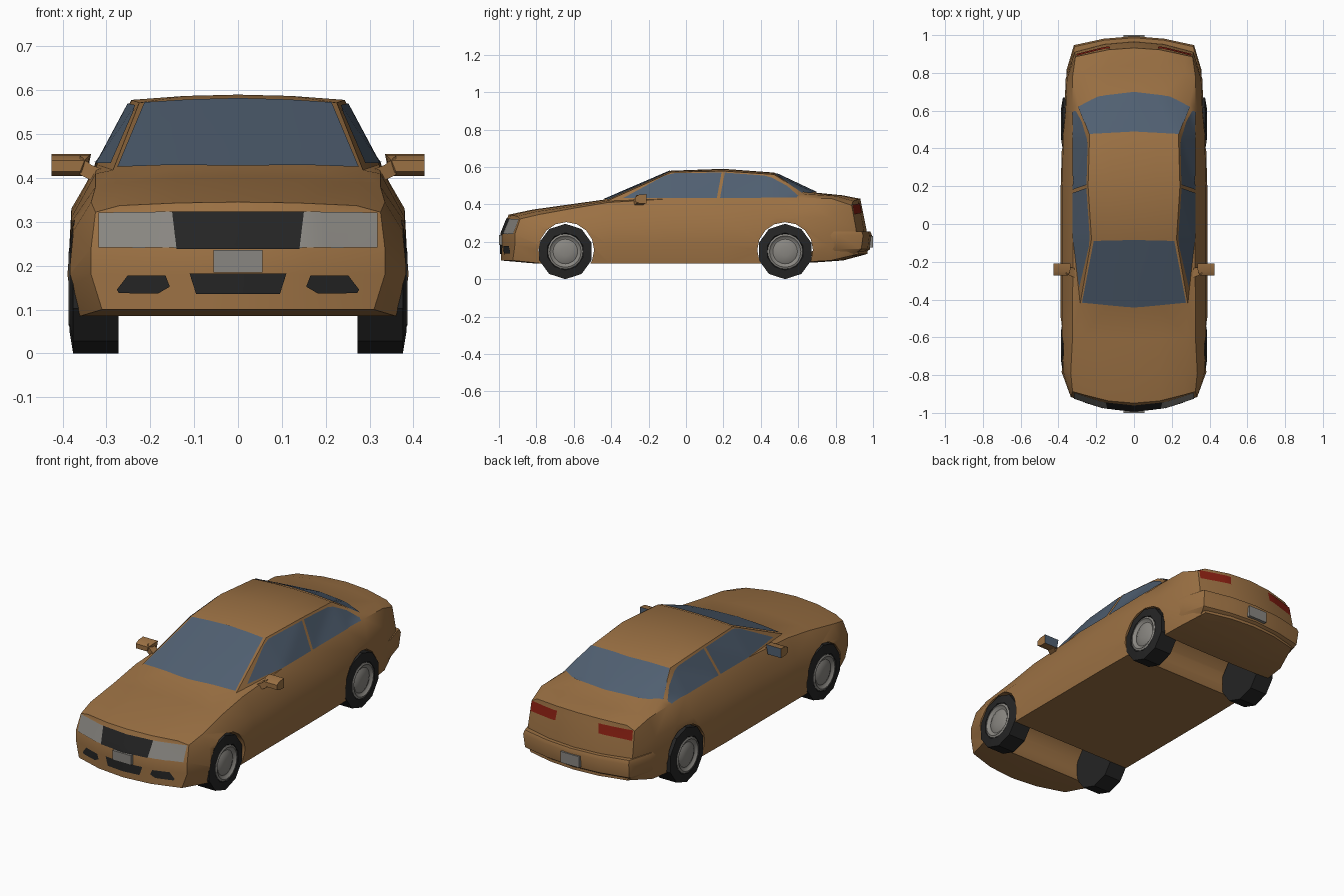
import bpy, bmesh, math
from mathutils import Vector
from mathutils.bvhtree import BVHTree

if "Cube" in bpy.data.objects:
    bpy.data.objects.remove(bpy.data.objects["Cube"])


def material(name, r, g, b):
    m = bpy.data.materials.new(name)
    m.diffuse_color = (r, g, b, 1)
    m.use_nodes = True
    m.node_tree.nodes["Principled BSDF"].inputs["Base Color"].default_value = m.diffuse_color
    return m


BRONZE = material("bronze paint", .33, .165, .057)
GLASS = material("blue glass", .08, .115, .165)
BLACK = material("black rubber", .018, .018, .018)
GREY = material("light grey", .25, .24, .22)
RED = material("lamp red", .25, .014, .006)


def make(name, bm, *mats, angle=35):
    mesh = bpy.data.meshes.new(name)
    bm.to_mesh(mesh)
    bm.free()
    ob = bpy.data.objects.new(name, mesh)
    bpy.context.collection.objects.link(ob)
    for m in mats:
        mesh.materials.append(m)
    if angle:
        smooth(ob, angle)
    return ob


def smooth(ob, angle):
    bpy.ops.object.select_all(action='DESELECT')
    ob.select_set(True)
    bpy.context.view_layer.objects.active = ob
    bpy.ops.object.shade_smooth_by_angle(angle=math.radians(angle))


def loft(bm, rings, closed=True, caps=False):
    rows = [[bm.verts.new(p) for p in r] for r in rings]
    n = len(rows[0])
    for a, b in zip(rows, rows[1:]):
        for i in range(n if closed else n - 1):
            j = (i + 1) % n
            bm.faces.new((a[i], a[j], b[j], b[i]))
    if caps:
        bm.faces.new(rows[0])
        bm.faces.new(rows[-1])


def clean(bm):
    bmesh.ops.remove_doubles(bm, verts=bm.verts, dist=1e-4)
    bmesh.ops.recalc_face_normals(bm, faces=bm.faces)


# Body stations: y, bow, floor z, floor half width, waist half width,
# shoulder (x, z), belt (x, z), roof or hood edge (x, z), crown z
STATIONS = [
    (-.990, .060, .100, .310, .335, .335, .240, .325, .322, .270, .337, .345),
    (-.820, .025, .085, .360, .385, .375, .280, .335, .345, .270, .362, .372),
    (-.620, .020, .085, .375, .390, .380, .300, .325, .380, .275, .390, .400),
    (-.440, .020, .085, .375, .388, .380, .310, .325, .410, .285, .418, .425),
    (-.080, .000, .085, .375, .388, .380, .320, .322, .430, .225, .572, .580),
    (.200, .000, .085, .375, .388, .380, .330, .322, .430, .243, .578, .590),
    (.470, .000, .085, .370, .380, .375, .330, .325, .430, .235, .560, .570),
    (.700, -.070, .090, .355, .368, .362, .330, .325, .435, .295, .455, .462),
    (.840, -.050, .100, .340, .362, .355, .330, .325, .430, .270, .445, .448),
    (.970, -.050, .135, .290, .315, .315, .270, .310, .395, .270, .418, .430)]


def place(x, z, s):
    lean = {-.99: .4, .97: -.2}.get(s[0], 0)
    return Vector((x, s[0] + s[1] * (x / .3) ** 2 + lean * max(0, z - .24), z))


def section(s):
    y, bow, zb, wb, wm, ws, zs, w4, z4, w5, z5, z7 = s
    half = [(wb * .5, zb), (wb, zb), (wm, .18), (ws, zs), (w4, z4), (w5, z5),
            (w5 * .5, z7 - .25 * (z7 - z5))]
    pts = [(0, zb)] + half + [(0, z7)] + [(-x, z) for x, z in reversed(half)]
    return [place(x, z, s) for x, z in pts]


# Body shell with curved nose and tail
bm = bmesh.new()
loft(bm, [section(s) for s in STATIONS])
for s in (STATIONS[0], STATIONS[-1]):
    ring = section(s)
    grid = [[place(t * ring[k].x, ring[k].z, s) for t in (-1, -.5, 0, .5, 1)]
            for k in range(2, 6)]
    grid.append([ring[k] for k in (10, 9, 8, 7, 6)])
    loft(bm, grid, closed=False)
clean(bm)
bmesh.ops.triangulate(bm, faces=bm.faces)
TREE = BVHTree.FromBMesh(bm)
body = make("body", bm, BRONZE, angle=None)

# Wheel arches cut across the whole width
for y in (-.64, .53):
    bm = bmesh.new()
    loft(bm, [[(x, y + .149 * math.cos(a), .156 + .149 * math.sin(a))
               for a in (math.tau * i / 16 for i in range(16))] for x in (-.6, .6)], caps=True)
    clean(bm)
    cutter = make("arch_cutter", bm, BRONZE, angle=None)
    cutter.hide_render = True
    mod = body.modifiers.new("arch", 'BOOLEAN')
    mod.operation, mod.solver, mod.object = 'DIFFERENCE', 'EXACT', cutter
    bpy.context.view_layer.objects.active = body
    bpy.ops.object.modifier_apply(modifier=mod.name)
    bpy.data.objects.remove(cutter)
smooth(body, 38)


def panel(name, outline, axis, sign, mat):
    """Lay a flat outline onto the body, seen along one axis."""
    u, v = [i for i in range(3) if i != axis]
    bm = bmesh.new()
    vs = []
    for a, b in outline:
        p = Vector((0, 0, 0))
        p[u], p[v] = a, b
        vs.append(bm.verts.new(p))
    bm.faces.new(vs)
    for k in (u, v):
        no = Vector((0, 0, 0))
        no[k] = 1
        for i in range(-40, 41):
            bmesh.ops.bisect_plane(bm, geom=bm.verts[:] + bm.edges[:] + bm.faces[:],
                                   plane_co=no * i * .025, plane_no=no)
    ray = Vector((0, 0, 0))
    ray[axis] = -sign
    lost = []
    for w in bm.verts:
        hit, normal, _, _ = TREE.ray_cast(w.co - ray * 3, ray)
        if hit is None:
            lost.append(w)
        else:
            w.co = hit + normal * .004
    bmesh.ops.delete(bm, geom=lost, context='VERTS')
    bm.normal_update()
    flip = [f for f in bm.faces if f.normal.dot(ray) > 0]
    bmesh.ops.reverse_faces(bm, faces=flip)
    return make(name, bm, mat)


def both(half):
    return half + [(-x, y) for x, y in reversed(half) if x]


# Glass
panel("windshield", both([(0, -.442), (.275, -.415), (.213, -.088), (0, -.083)]), 2, 1, GLASS)
panel("rear_window", both([(0, .488), (.235, .475), (.293, .62), (.19, .675), (0, .698)]), 2, 1, GLASS)
for s, side in ((1, "right"), (-1, "left")):
    panel(side + "_front_window", [(-.335, .432), (.165, .432), (.19, .568), (-.07, .564), (-.12, .548)],
          0, s, GLASS)
    panel(side + "_rear_window", [(.182, .432), (.59, .434), (.6, .444), (.54, .497), (.46, .54), (.42, .552),
                                  (.207, .568)], 0, s, GLASS)
    # Lamps and outer air vents
    panel(side + "_headlight", [(s * x, z) for x, z in
                                ((.14, .24), (.317, .24), (.317, .32), (.15, .322))], 1, -1, GREY)
    panel(side + "_vent", [(s * x, z) for x, z in
                           ((.155, .152), (.18, .137), (.27, .137), (.275, .145), (.25, .178), (.165, .178))],
          1, -1, BLACK)
    panel(side + "_tail_light", [(s * x, z) for x, z in
                                 ((.13, .355), (.305, .345), (.303, .398), (.125, .405))], 1, 1, RED)
panel("grille", both([(0, .238), (.14, .238), (.15, .322), (0, .322)]), 1, -1, BLACK)
panel("lower_intake", both([(0, .135), (.095, .135), (.11, .182), (0, .182)]), 1, -1, BLACK)

# Rear bumper as stacked plan outlines
plan = [(0, .994), (.16, .981), (.318, .947), (.356, .82), (.362, .70)]
bm = bmesh.new()
loft(bm, [[(x * k, y - d, z + (.698 - y) * t) for x, y in both(plan)]
          for k, d, z, t in ((.93, .06, .125, 0), (.985, .01, .16, 0), (1, 0, .235, 0),
                             (.985, .008, .255, 0))], caps=True)
clean(bm)
make("rear_bumper", bm, BRONZE)


def box(name, size, centre, mat):
    bm = bmesh.new()
    bmesh.ops.create_cube(bm, size=1)
    for v in bm.verts:
        v.co = Vector([c * s for c, s in zip(v.co, size)]) + Vector(centre)
    return make(name, bm, mat)


# Number plates
box("front_plate", (.112, .02, .052), (0, -.99, .21), GREY)
box("rear_plate", (.112, .02, .06), (0, .99, .2), GREY)

# Door mirrors: housing with a narrowing front, glass behind, short stalk
for s, side in ((1, "right"), (-1, "left")):
    bm = bmesh.new()
    loft(bm, [[(s * x, y, z) for x, z in ((x0, z0), (.425, z0), (.425, z1), (x0 - .01, z1))]
              for y, x0, z0, z1 in ((-.272, .36, .415, .44), (-.25, .348, .405, .452), (-.21, .345, .404, .455))],
         caps=True)
    clean(bm)
    for f in bm.faces:
        f.material_index = int(f.normal.y > .8)
    make(side + "_mirror", bm, BRONZE, GLASS)
    bm = bmesh.new()
    loft(bm, [[(s * (x + k), y, z) for x, z, y in ((x0, z0, y0), (x0, z0, y1), (x0, z1, y1), (x0, z1, y0))]
              for x0, k, z0, z1, y0, y1 in ((.31, 0, .385, .42, -.285, -.235), (.335, 0, .395, .43, -.275, -.23),
                                            (.36, 0, .407, .45, -.265, -.22))], caps=True)
    clean(bm)
    make(side + "_mirror_stalk", bm, BRONZE)


def lathe(name, profile, seg, s, y, mat, angle):
    """Spin (radius, x) points around the axle."""
    bm = bmesh.new()
    loft(bm, [[(s * x, y + r * math.sin(math.tau * i / seg), .148 + r * math.cos(math.tau * i / seg))
               for i in range(seg)] for r, x in profile])
    clean(bm)
    make(name, bm, mat, angle=angle)


# Wheels
for y, end in ((-.645, "front"), (.53, "rear")):
    for s, side in ((1, "right"), (-1, "left")):
        lathe(f"{end}_{side}_tyre", [(0, .272), (.148, .272), (.148, .376), (.1, .384), (.09, .37), (0, .37)],
              10, s, y, BLACK, 25)
        lathe(f"{end}_{side}_rim", [(0, .36), (.094, .36), (.094, .382), (.084, .386), (.074, .376),
                                    (.066, .374), (.05, .382), (.025, .386), (0, .387)], 20, s, y, GREY, 35)
